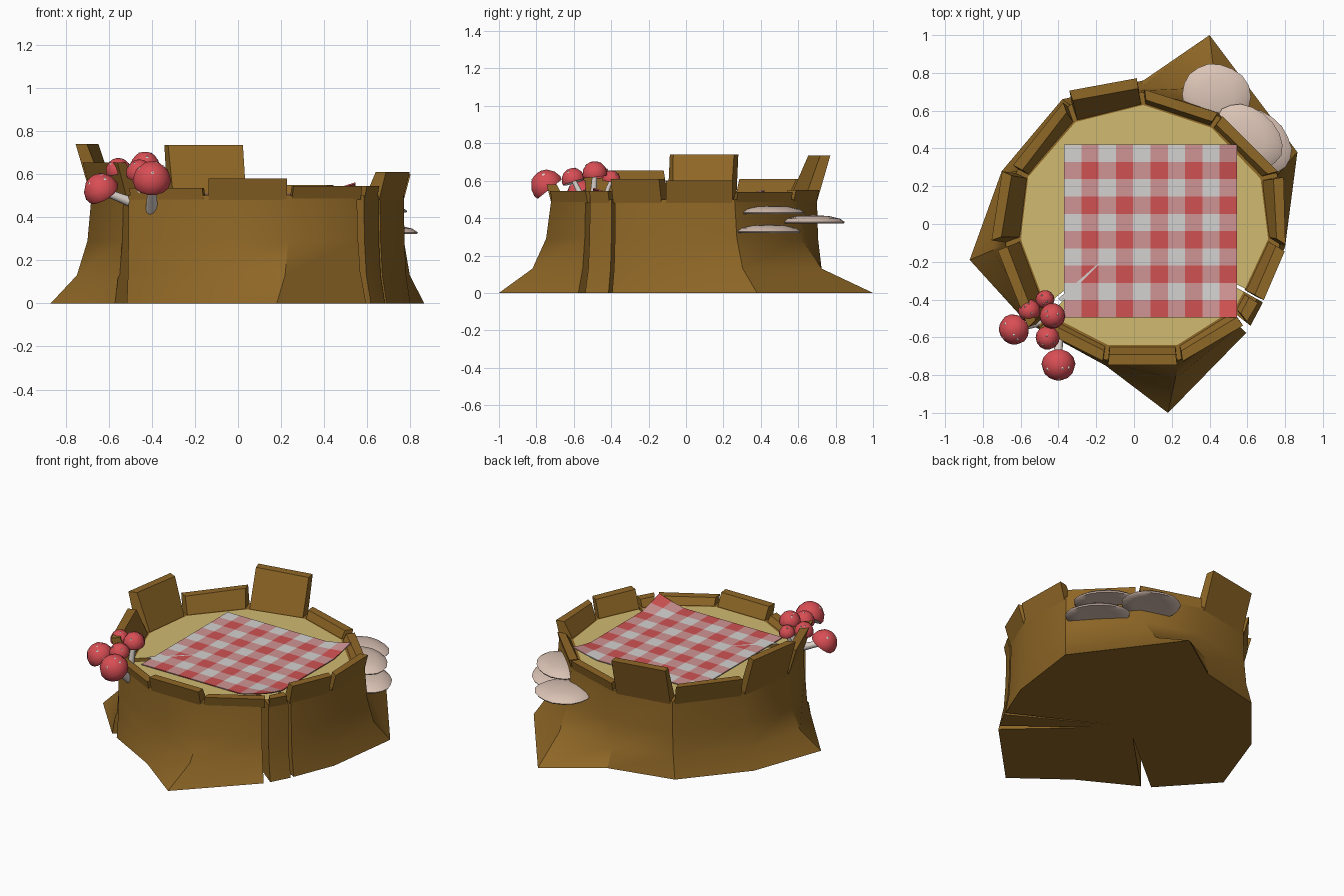
import bpy, bmesh, math, random
from mathutils import Vector, Matrix

if "Cube" in bpy.data.objects:
    bpy.data.objects.remove(bpy.data.objects["Cube"])
random.seed(4)


def material(name, r, g, b):
    lin = [((c / 255 + 0.055) / 1.055) ** 2.4 for c in (r, g, b)]
    m = bpy.data.materials.new(name)
    m.diffuse_color = (*lin, 1)
    m.use_nodes = True
    m.node_tree.nodes["Principled BSDF"].inputs["Base Color"].default_value = m.diffuse_color
    return m


BARK = material("bark brown", 143, 103, 38)
WOOD = material("cut wood tan", 208, 186, 112)
WHITE = material("cloth white", 212, 210, 208)
PINK = material("cloth pink", 208, 148, 148)
RED = material("cloth red", 208, 82, 82)
CAP = material("cap red", 216, 78, 84)
STEM = material("stem cream", 222, 212, 205)
SHELF = material("shelf fungus beige", 220, 196, 182)


def finish(name, bm, mats, angle=None):
    bmesh.ops.recalc_face_normals(bm, faces=bm.faces)
    me = bpy.data.meshes.new(name)
    bm.to_mesh(me)
    bm.free()
    ob = bpy.data.objects.new(name, me)
    bpy.context.collection.objects.link(ob)
    for m in mats:
        me.materials.append(m)
    if angle:
        smooth(ob, angle)
    return ob


def smooth(ob, angle):
    bpy.ops.object.select_all(action='DESELECT')
    ob.select_set(True)
    bpy.context.view_layer.objects.active = ob
    bpy.ops.object.shade_smooth_by_angle(angle=math.radians(angle))


# Stump outlines, counter-clockwise from the back: wall top, root, floor edge
TOP = [(.04, .70), (-.34, .63), (-.62, .28), (-.68, -.11), (-.51, -.54), (-.15, -.72),
       (.24, -.72), (.58, -.52), (.65, -.40), (.77, -.12), (.76, .26), (.45, .57)]
ROOT = [(.05, .76), (-.38, .66), (-.70, .28), (-.87, -.19), (-.57, -.52), (-.15, -.75),
        (.18, -1.0), (.60, -.57), (.68, -.42), (.80, -.12), (.865, .38), (.40, 1.0)]
FLOOR = [(.05, .63), (-.31, .54), (-.56, .25), (-.60, -.08), (-.45, -.48), (-.14, -.64),
         (.23, -.64), (.53, -.45), (.58, -.36), (.71, -.08), (.67, .24), (.41, .51)]
HEIGHT = [.735, .61, .74, .655, .535, .58, .545, .545, .61, .60, .54, .55]
N, FZ = 12, .50
top, root, floor = ([Vector((*p, 0)) for p in L] for L in (TOP, ROOT, FLOOR))

# Stump body with flared roots and sawn floor
bm = bmesh.new()
rings = []
for z, k in ((0, 1), (.13, .36), (.29, .1), (FZ, 0)):
    rings.append([bm.verts.new(t.lerp(r, k) + Vector((0, 0, z))) for t, r in zip(top, root)])
rings.append([bm.verts.new(f + Vector((0, 0, FZ))) for f in floor])
for a, b in zip(rings, rings[1:]):
    for i in range(N):
        j = (i + 1) % N
        bm.faces.new((a[i], a[j], b[j], b[i]))
bm.faces.new(rings[0][::-1])
bm.faces.new(rings[-1]).material_index = 1
stump = finish("stump", bm, [BARK, WOOD])

# Splits in the stump: thin wedges running in from the side
for tip, out, w in (((-.10, -.13), (-.66, -.64), .075),
                    ((.12, -.10), (.78, -.455), .025),
                    ((.16, -.18), (.68, -.62), .05)):
    bm = bmesh.new()
    t, o = Vector((*tip, 0)), Vector((*out, 0))
    side = (o - t).normalized().cross(Vector((0, 0, 1))) * w / 2
    lo = [bm.verts.new(p + Vector((0, 0, -.1))) for p in (t, o + side, o - side)]
    hi = [bm.verts.new(v.co + Vector((0, 0, 1))) for v in lo]
    bm.faces.new(lo)
    bm.faces.new(hi)
    for i in range(3):
        j = (i + 1) % 3
        bm.faces.new((lo[i], lo[j], hi[j], hi[i]))
    cutter = finish("split_cutter", bm, [BARK])
    cutter.hide_render = True
    mod = stump.modifiers.new("split", 'BOOLEAN')
    mod.operation, mod.solver, mod.object = 'DIFFERENCE', 'EXACT', cutter
    bpy.context.view_layer.objects.active = stump
    bpy.ops.object.modifier_apply(modifier=mod.name)
    bpy.data.objects.remove(cutter)
smooth(stump, 35)

# Broken bark rim: one leaning plank per side
bm = bmesh.new()
for i in range(N):
    j = (i + 1) % N
    h = HEIGHT[i]
    edge = top[j] - top[i]
    outward = edge.normalized().cross(Vector((0, 0, 1)))
    gap = .012 / edge.length
    quads = []
    for a, b, in_a, in_b, s in ((top[i], top[j], floor[i], floor[j], gap),
                                (top[j], top[i], floor[j], floor[i], gap)):
        p, q = a.lerp(b, s), in_a.lerp(in_b, s)
        lean = outward * (h - FZ) * .32
        width = (q - p).normalized() * .055
        quads.append([bm.verts.new(c) for c in (
            p + Vector((0, 0, FZ - .02)), p + lean + Vector((0, 0, h)),
            p + lean + width + Vector((0, 0, h)), q + Vector((0, 0, FZ - .02)))])
    a, b = quads
    bm.faces.new(a)
    bm.faces.new(b[::-1])
    for k in range(4):
        m = (k + 1) % 4
        bm.faces.new((a[k], b[k], b[m], a[m]))
finish("bark_rim", bm, [BARK])

# Checked picnic cloth, lifted at the corners that lie on the rim
bm = bmesh.new()
X0, Y0, S, C = -.37, -.495, .915, 10


def cloth_z(x, y):
    z = .512
    for cx, cy, up in ((X0 + S, Y0, .05), (X0 + S, Y0 + S, .04)):
        z += up * max(0, 1 - math.hypot(x - cx, y - cy) / .16)
    return z


grid = [[bm.verts.new((X0 + S * i / C, Y0 + S * j / C, cloth_z(X0 + S * i / C, Y0 + S * j / C)))
         for j in range(C + 1)] for i in range(C + 1)]
for i in range(C):
    for j in range(C):
        f = bm.faces.new((grid[i][j], grid[i + 1][j], grid[i + 1][j + 1], grid[i][j + 1]))
        f.material_index = i % 2 + (j + 1) % 2
cloth = finish("picnic_cloth", bm, [WHITE, PINK, RED])
mod = cloth.modifiers.new("thickness", 'SOLIDIFY')
mod.thickness = .006
bpy.context.view_layer.objects.active = cloth
bpy.ops.object.modifier_apply(modifier=mod.name)

# Pale crease over the split
bm = bmesh.new()
bm.faces.new([bm.verts.new(p) for p in ((-.10, -.13, .514), (-.385, -.41, .514), (-.40, -.395, .514))])
finish("cloth_crease", bm, [WHITE])


def lathe(bm, profile, mat, seg, rule, wobble=0):
    """Spin (radius, height) points; rule(k) gives the material of band k."""
    wob = [1 + random.uniform(-wobble, wobble) for _ in range(seg)]
    rows = []
    for r, z in profile:
        if r == 0:
            rows.append([bm.verts.new(mat @ Vector((0, 0, z)))] * seg)
        else:
            rows.append([bm.verts.new(mat @ Vector((r * wob[s] * math.cos(math.tau * s / seg),
                                                    r * wob[s] * math.sin(math.tau * s / seg), z)))
                         for s in range(seg)])
    for k, (a, b) in enumerate(zip(rows, rows[1:])):
        for s in range(seg):
            t = (s + 1) % seg
            vs = list(dict.fromkeys((a[s], a[t], b[t], b[s])))
            bm.faces.new(vs).material_index = rule(k)


def aim(pos, axis):
    return Matrix.Translation(pos) @ Vector((0, 0, 1)).rotation_difference(Vector(axis)).to_matrix().to_4x4()


# Red spotted mushrooms: cap centre, radius, tilt, stem foot
DOME = [(0, .1), (.6, .06), (.93, -.06), (1, .12), (.9, .5), (.6, .83), (.3, .96), (0, 1)]
for n, (c, r, axis, foot) in enumerate((
        ((-.65, -.57, .55), .083, (-.45, -.35, .75), (-.47, -.51, .46)),
        ((-.40, -.765, .60), .09, (0, -.6, .75), (-.40, -.57, .43)),
        ((-.56, -.46, .64), .06, (-.2, -.05, 1), (-.50, -.48, .47)),
        ((-.43, -.49, .665), .068, (.05, -.1, 1), (-.45, -.50, .47)),
        ((-.46, -.61, .63), .064, (-.1, -.3, 1), (-.45, -.53, .46)),
        ((-.47, -.395, .625), .05, (.05, .2, 1), (-.48, -.45, .47)))):
    ax, h = Vector(axis).normalized(), r * 1.15
    base = Vector(c) - ax * h * .5
    m = aim(base, ax)
    bm = bmesh.new()
    lathe(bm, [(a * r, z * h) for a, z in DOME], m, 14, lambda k: 1 if k < 2 else 0)
    finish(f"mushroom_cap_{n + 1}", bm, [CAP, STEM], 50)
    # stem
    bm = bmesh.new()
    d = base + ax * h * .15 - Vector(foot)
    lathe(bm, [(0, 0), (r * .32, 0), (r * .25, d.length * .5), (r * .2, d.length), (0, d.length)],
          aim(foot, d), 10, lambda k: 0)
    finish(f"mushroom_stem_{n + 1}", bm, [STEM], 50)
    # spots
    bm = bmesh.new()
    for s in range(4):
        a, t = s * 1.9 + n, .45 + .25 * (s % 2)
        d = Vector((math.sin(t) * math.cos(a), math.sin(t) * math.sin(a), math.cos(t)))
        p = m @ Vector((d.x * r, d.y * r, d.z * h * .97))
        lathe(bm, [(0, -.004), (r * .12, 0), (0, .006)], aim(p, m.to_3x3() @ d), 7, lambda k: 0)
    finish(f"mushroom_spots_{n + 1}", bm, [STEM])

# Shelf fungi on the back right side
LENS = [(0, -.008), (.6, -.012), (.97, -.014), (1, -.006), (.85, .012), (.5, .026), (0, .031)]
for n, (x, y, z, a, b, turn) in enumerate(((.435, .68, .385, .185, .165, -20),
                                           (.61, .465, .435, .20, .14, -45),
                                           (.66, .445, .335, .20, .14, -45))):
    bm = bmesh.new()
    m = (Matrix.Translation((x, y, z)) @ Matrix.Rotation(math.radians(turn), 4, 'Z')
         @ Matrix.Diagonal((a, b, 1, 1)))
    lathe(bm, LENS, m, 18, lambda k: 0, .025)
    finish(f"shelf_fungus_{n + 1}", bm, [SHELF], 60)
